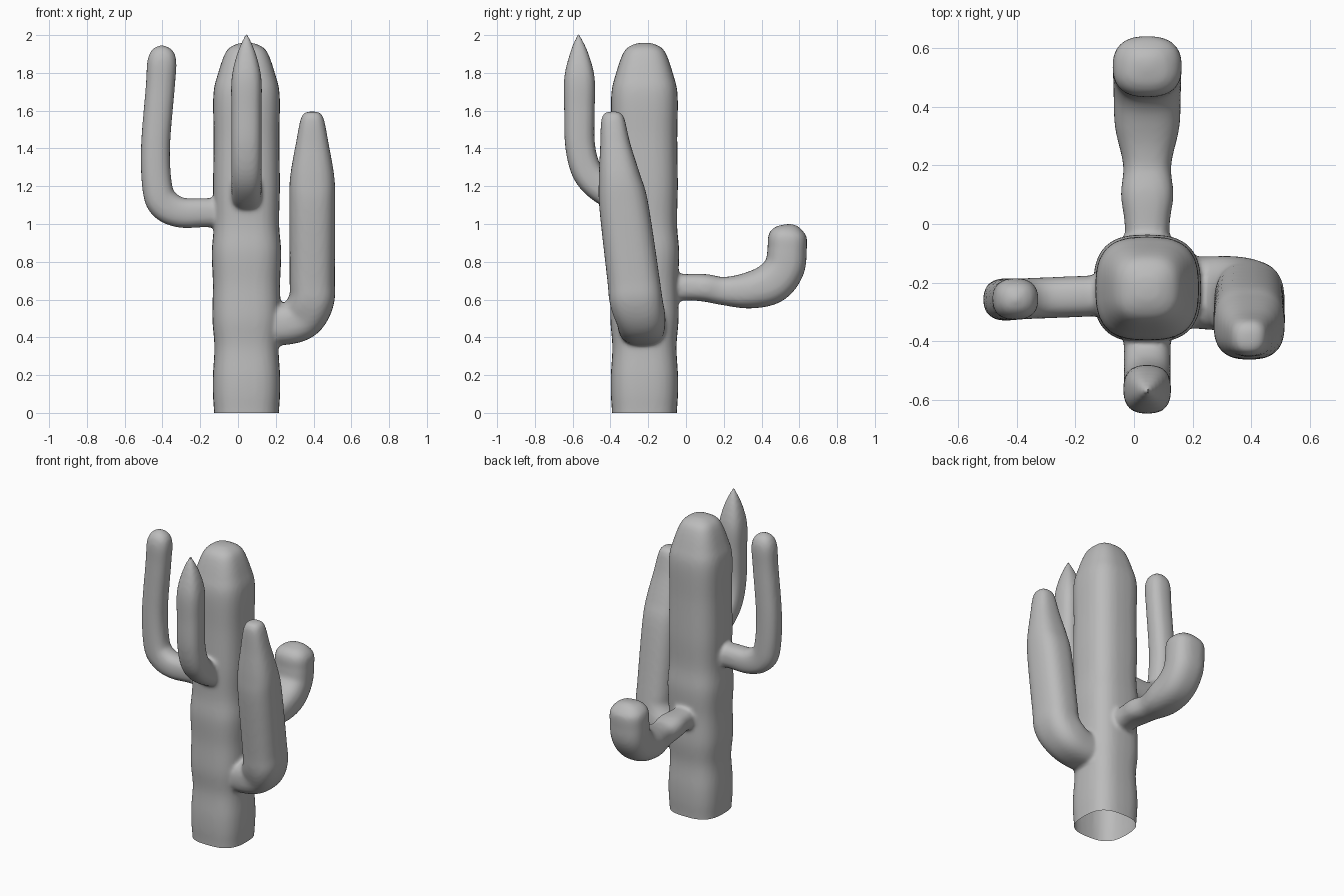
import bpy
import bmesh
import math
from mathutils import Vector

default_cube = bpy.data.objects.get("Cube")
if default_cube:
    bpy.data.objects.remove(default_cube, do_unlink=True)

SIDES = 32
STEPS = 6
TRUNK_X, TRUNK_Y = 0.045, -0.22


def catmull(a, b, c, d, t):
    """Smooth interpolation between b and c for tuples of any length."""
    return [0.5 * (2 * q + (r - p) * t + (2 * p - 5 * q + 4 * r - s) * t * t
                   + (3 * q - p - 3 * r + s) * t ** 3)
            for p, q, r, s in zip(a, b, c, d)]


def smooth_path(points):
    ends = [points[0]] + points + [points[-1]]
    path = []
    for i in range(len(points) - 1):
        path += [catmull(*ends[i:i + 4], k / STEPS) for k in range(STEPS)]
    return path + [points[-1]]


def sweep(bm, points, side_axis, squareness):
    """Sweep a rounded-square section along (x, y, z, bend radius, side radius)."""
    path = smooth_path(points)
    centres = [Vector(p[:3]) for p in path]
    rings = []
    for i, p in enumerate(path):
        tangent = (centres[min(i + 1, len(path) - 1)] - centres[max(i - 1, 0)]).normalized()
        side = (side_axis - tangent * side_axis.dot(tangent)).normalized()
        bend = side.cross(tangent)
        ring = []
        for k in range(SIDES):
            angle = math.tau * k / SIDES
            c, s = math.cos(angle), math.sin(angle)
            u = math.copysign(abs(c) ** (2 / squareness), c) * max(p[3], 0.003)
            v = math.copysign(abs(s) ** (2 / squareness), s) * max(p[4], 0.003)
            ring.append(bm.verts.new(centres[i] + bend * u + side * v))
        rings.append(ring)
    for low, high in zip(rings, rings[1:]):
        for k in range(SIDES):
            n = (k + 1) % SIDES
            bm.faces.new((low[k], low[n], high[n], high[k]))
    bm.faces.new(rings[0][::-1])
    bm.faces.new(rings[-1])


bm = bmesh.new()
X_AXIS, Y_AXIS = Vector((1, 0, 0)), Vector((0, 1, 0))

# Trunk: (height, radius), starting below ground so it can be cut open
trunk = [(-.1, .172), (0, .172), (.1, .178), (.2, .178), (.35, .17), (.5, .181),
         (.68, .178), (.85, .184), (1, .173), (1.2, .177), (1.45, .174), (1.68, .176),
         (1.79, .153), (1.91, .11), (1.95, .06), (1.96, .01)]
sweep(bm, [(TRUNK_X, TRUNK_Y, z, r, r) for z, r in trunk], Y_AXIS, 2.8)

# Left arm: thick and tapered, leaning forward
left_arm = [(.12, -.23, .47, .11, .12), (.25, -.235, .47, .11, .125),
            (.34, -.24, .51, .12, .13), (.39, -.265, .6, .12, .14),
            (.393, -.28, .72, .12, .138), (.393, -.33, 1.1, .122, .13),
            (.393, -.353, 1.25, .117, .11), (.393, -.375, 1.42, .088, .08),
            (.393, -.388, 1.56, .06, .06), (.393, -.39, 1.595, .03, .03)]
sweep(bm, left_arm, Y_AXIS, 2.6)

# Right arm: slim, with a sharp elbow
right_arm = [(-.05, 1.06, .078, .07), (-.18, 1.06, .077, .07), (-.3, 1.06, .08, .07),
             (-.385, 1.1, .085, .07), (-.425, 1.18, .08, .072), (-.437, 1.4, .077, .072),
             (-.412, 1.72, .077, .07), (-.403, 1.86, .077, .07), (-.403, 1.92, .055, .05),
             (-.403, 1.945, .015, .015)]
sweep(bm, [(x, -.24 + .04 * x, z, a, b) for x, z, a, b in right_arm], Y_AXIS, 2.4)

# Front arm: upright with a pointed tip
front_arm = [(-.3, 1.12, .08, .08), (-.43, 1.18, .08, .08), (-.52, 1.27, .08, .08),
             (-.56, 1.41, .079, .08), (-.564, 1.6, .081, .08), (-.564, 1.77, .081, .079),
             (-.566, 1.9, .05, .05), (-.57, 2.01, .004, .004)]
sweep(bm, [(TRUNK_X, y, z, a, b) for y, z, a, b in front_arm], X_AXIS, 2.6)

# Back arm: long and low, swelling towards a blunt upturned end
back_arm = [(-.15, .66, .075, .075), (0, .665, .07, .077), (.1, .662, .073, .09),
            (.2, .645, .075, .082), (.33, .648, .096, .11), (.45, .685, .11, .115),
            (.52, .765, .107, .117), (.535, .86, .104, .118), (.537, .94, .1, .113),
            (.54, .985, .06, .07), (.54, 1, .012, .012)]
sweep(bm, [(TRUNK_X, y, z, a, b) for y, z, a, b in back_arm], X_AXIS, 2.5)

bmesh.ops.recalc_face_normals(bm, faces=bm.faces)
mesh = bpy.data.meshes.new("cactus")
bm.to_mesh(mesh)
bm.free()
cactus = bpy.data.objects.new("cactus", mesh)
bpy.context.collection.objects.link(cactus)

# Fuse the arms into the trunk with soft joints
fuse = cactus.modifiers.new("fuse", 'REMESH')
fuse.mode = 'VOXEL'
fuse.voxel_size = 0.012
soften = cactus.modifiers.new("soften", 'SMOOTH')
soften.factor = 0.5
soften.iterations = 6
fused = bpy.data.meshes.new_from_object(
    cactus.evaluated_get(bpy.context.evaluated_depsgraph_get()))
cactus.modifiers.clear()
cactus.data = fused

# Cut the trunk open at ground level
bm = bmesh.new()
bm.from_mesh(fused)
bmesh.ops.bisect_plane(bm, geom=bm.verts[:] + bm.edges[:] + bm.faces[:],
                       plane_co=(0, 0, 0), plane_no=(0, 0, 1), clear_inner=True)
bm.to_mesh(fused)
bm.free()

# Plain grey skin
skin = bpy.data.materials.new("plain_grey")
skin.use_nodes = True
grey = (0.5, 0.5, 0.5, 1)
skin.diffuse_color = grey
skin.node_tree.nodes["Principled BSDF"].inputs["Base Color"].default_value = grey
fused.materials.clear()
fused.materials.append(skin)

bpy.ops.object.select_all(action='DESELECT')
cactus.select_set(True)
bpy.context.view_layer.objects.active = cactus
bpy.ops.object.shade_smooth_by_angle(angle=math.radians(50))
